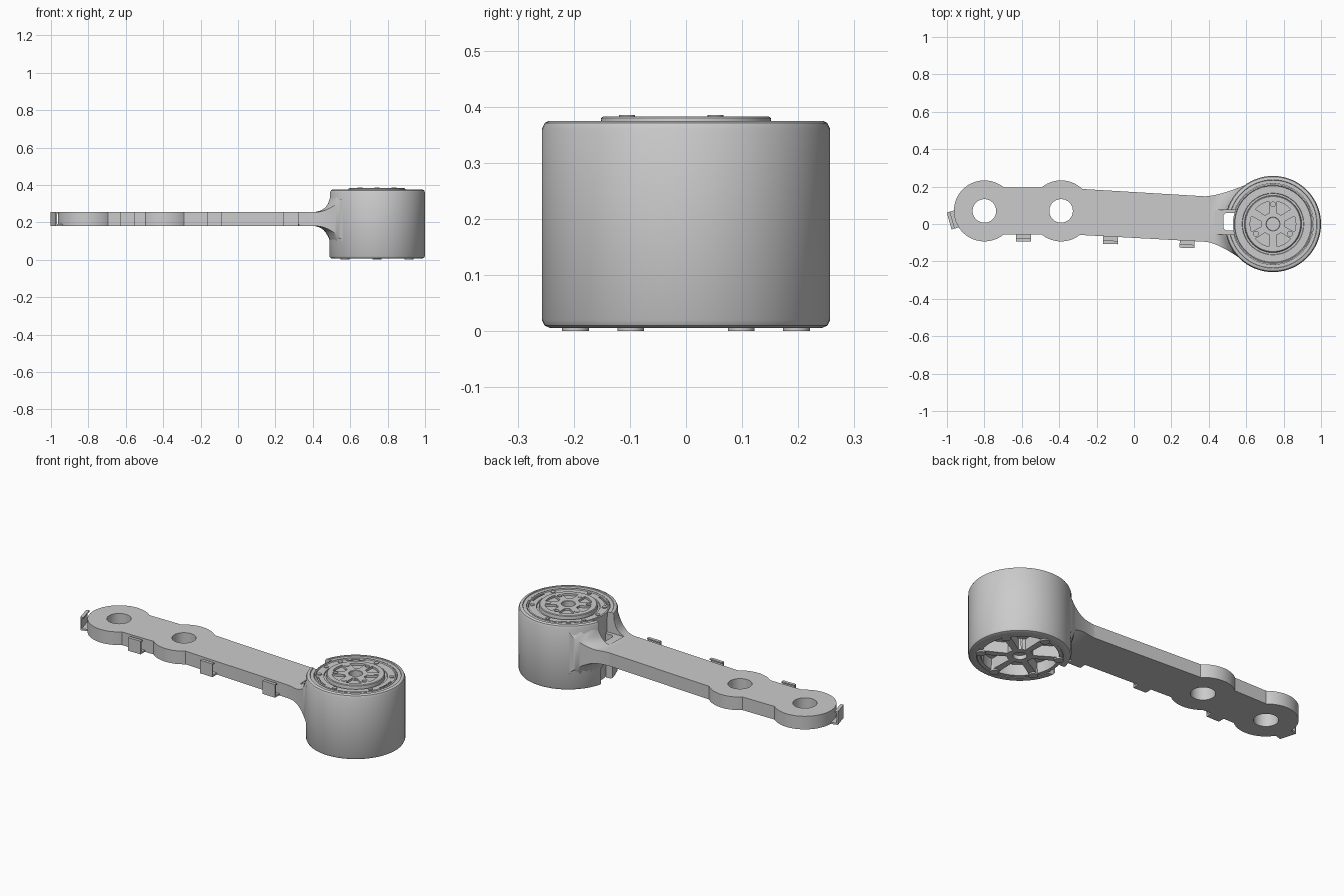
import bpy, bmesh, math
from mathutils import Matrix, Vector

cube = bpy.data.objects.get("Cube")
if cube:
    bpy.data.objects.remove(cube, do_unlink=True)

grey = bpy.data.materials.new("light_grey")
grey.use_nodes = True
grey.diffuse_color = (0.6, 0.6, 0.6, 1)
grey.node_tree.nodes["Principled BSDF"].inputs["Base Color"].default_value = (0.6, 0.6, 0.6, 1)

CX, CY = 0.743, 0.0          # motor axis
Z0, Z1 = 0.18, 0.255         # arm plate bottom and top


def finish(name, bm):
    bmesh.ops.recalc_face_normals(bm, faces=bm.faces[:])
    me = bpy.data.meshes.new(name)
    bm.to_mesh(me)
    bm.free()
    me.materials.append(grey)
    ob = bpy.data.objects.new(name, me)
    bpy.context.collection.objects.link(ob)
    return ob


def prism(bm, pts, z0, z1, matrix=Matrix()):
    """Extrude a closed 2D outline from z0 to z1."""
    lo = [bm.verts.new(matrix @ Vector((x, y, z0))) for x, y in pts]
    hi = [bm.verts.new(matrix @ Vector((x, y, z1))) for x, y in pts]
    bm.faces.new(lo[::-1])
    bm.faces.new(hi)
    n = len(pts)
    for i in range(n):
        j = (i + 1) % n
        bm.faces.new((lo[i], lo[j], hi[j], hi[i]))


def arc(cx, cy, r, a0, a1, n):
    return [(cx + r * math.cos(math.radians(a0 + (a1 - a0) * i / n)),
             cy + r * math.sin(math.radians(a0 + (a1 - a0) * i / n))) for i in range(n + 1)]


def circle(cx, cy, r, n=24):
    return arc(cx, cy, r, 0, 360, n)[:-1]


def polar(r, deg):
    return CX + r * math.cos(math.radians(deg)), CY + r * math.sin(math.radians(deg))


def sector(r0, r1, mid, half0, half1):
    return arc(CX, CY, r1, mid - half1, mid + half1, 10) + arc(CX, CY, r0, mid + half0, mid - half0, 6)


def lathe(name, profile, closed, n=96):
    """Spin (radius, z) points about the motor axis."""
    bm = bmesh.new()
    rings = []
    for r, z in profile:
        rings.append([bm.verts.new((x, y, z)) for x, y in circle(CX, CY, r, n)])
    for k in range(len(rings) if closed else len(rings) - 1):
        a, b = rings[k], rings[(k + 1) % len(rings)]
        for i in range(n):
            j = (i + 1) % n
            bm.faces.new((a[i], a[j], b[j], b[i]))
    if not closed:
        bm.faces.new(rings[0])
        bm.faces.new(rings[-1])
    return finish(name, bm)


def cut(target, shapes):
    """Subtract a list of (outline, z0, z1) prisms."""
    for pts, z0, z1 in shapes:
        bm = bmesh.new()
        prism(bm, pts, z0, z1)
        cutter = finish("cutter", bm)
        cutter.hide_render = True
        mod = target.modifiers.new("cut", "BOOLEAN")
        mod.operation, mod.solver, mod.object = "DIFFERENCE", "EXACT", cutter
        bpy.context.view_layer.objects.active = target
        bpy.ops.object.modifier_apply(modifier=mod.name)
        bpy.data.objects.remove(cutter, do_unlink=True)


def smooth(ob):
    bpy.ops.object.select_all(action="DESELECT")
    ob.select_set(True)
    bpy.context.view_layer.objects.active = ob
    bpy.ops.object.shade_smooth_by_angle(angle=math.radians(30))


# Arm plate: two round lobes, then a tapering bar
lobe_r, ly = 0.163, 0.07
a = 50
outline = arc(-0.8, ly, lobe_r, a, 360 - a, 48)
outline += arc(-0.39, ly, lobe_r, 180 + a, 360 - a - 2, 20)
outline += [(0.38, -0.095), (0.38, 0.148)]
outline += arc(-0.39, ly, lobe_r, a - 4, 180 - a, 20)
bm = bmesh.new()
prism(bm, outline, Z0, Z1)
arm = finish("arm_plate", bm)
cut(arm, [(circle(x, ly, 0.063, 40), 0.1, 0.4) for x in (-0.8, -0.39)])

# Flared root: height grows with a fillet as it nears the housing
def fillet(x, y, r):
    d = min(max(math.hypot(x - CX, y - CY) - 0.257, 0), r)
    return r - math.sqrt(max(r * r - (r - d) ** 2, 0))


bm = bmesh.new()
sections, N, STEPS = [], 17, 20
for s in range(STEPS + 1):
    t = s / STEPS
    x = 0.38 + 0.225 * t
    lo, hi = -0.095 - 0.118 * t ** 1.5, 0.148 + 0.065 * t ** 1.5
    ys = [lo + (hi - lo) * i / (N - 1) for i in range(N)]
    ring = [bm.verts.new((x, y, Z1 + fillet(x, y, 0.085))) for y in ys]
    ring += [bm.verts.new((x, y, Z0 - fillet(x, y, 0.085))) for y in reversed(ys)]
    sections.append(ring)
for p, q in zip(sections, sections[1:]):
    for i in range(2 * N):
        j = (i + 1) % (2 * N)
        bm.faces.new((p[i], p[j], q[j], q[i]))
bm.faces.new(sections[0])
bm.faces.new(sections[-1])
root = finish("arm_root", bm)

# Motor housing shell
housing = lathe("motor_housing", [
    (0.216, 0.006), (0.243, 0.006), (0.252, 0.01), (0.257, 0.02), (0.257, 0.36),
    (0.252, 0.371), (0.244, 0.375), (0.236, 0.375), (0.234, 0.371), (0.216, 0.371)], True)

# Cable slot: a channel above the arm and an opening through the wall
channel = [(0.43, -0.055), (0.56, -0.055), (0.56, 0.075), (0.43, 0.075)]
opening = [(0.56, -0.035), (0.56, 0.06), (0.49, 0.06), (0.478, 0.045), (0.478, -0.02), (0.49, -0.035)]
for ob in (root, housing):
    cut(ob, [(channel, Z1 + 0.001, 0.5), (opening, -0.1, 0.5)])

# Motor body with stepped top, raised cap and axle hole
motor = lathe("motor_body", [
    (0.035, 0.03), (0.035, 0.008), (0.214, 0.008), (0.214, 0.372), (0.207, 0.374),
    (0.204, 0.368), (0.165, 0.368), (0.163, 0.362), (0.153, 0.362), (0.151, 0.380),
    (0.147, 0.383), (0.037, 0.383), (0.035, 0.381), (0.035, 0.35)], False)
pockets = []
for k in range(6):
    pockets.append((sector(0.062, 0.122, 60 * k, 12, 20), 0.371, 0.5))
    pockets.append((sector(0.065, 0.195, 60 * k, 16, 24), -0.1, 0.07))
for mid in (0, 125, 235):
    pockets.append((sector(0.191, 0.2, mid, 15, 15), 0.36, 0.5))
for k in range(3):
    pockets.append((circle(*polar(0.105, 90 + 120 * k), 0.013, 16), 0.372, 0.5))
cut(motor, pockets)

# Screws and bosses around the motor
bm = bmesh.new()
for k in range(6):
    prism(bm, circle(*polar(0.187, 30 + 60 * k), 0.012, 16), 0.36, 0.373)
    prism(bm, circle(*polar(0.197, 30 + 60 * k), 0.024, 24), 0.0, 0.03)
for k in range(3):
    prism(bm, circle(*polar(0.105, 30 + 120 * k), 0.014, 16), 0.375, 0.385)
prism(bm, circle(*polar(0.187, 180), 0.012, 16), 0.36, 0.373)
screws = finish("motor_screws", bm)

# Hollow hooks holding the cable along the arm
hook = [(-0.01, 0.18), (0.038, 0.18), (0.038, 0.255), (0.02, 0.255),
        (0.02, 0.248), (0.03, 0.248), (0.03, 0.19), (-0.01, 0.19)]
ang = math.radians(196)
ends = [(-0.59, -0.055, -90, 0.04), (-0.125, -0.069, -92, 0.04), (0.285, -0.09, -92, 0.04),
        (-0.8 + 0.158 * math.cos(ang), ly + 0.158 * math.sin(ang), 196, 0.047)]
# outline x points outward, outline y points up, extrusion runs along the edge
stand = Matrix(((1, 0, 0, 0), (0, 0, 1, 0), (0, 1, 0, 0), (0, 0, 0, 1)))
clips = []
for i, (x, y, deg, half) in enumerate(ends):
    bm = bmesh.new()
    m = Matrix.Translation((x, y, 0)) @ Matrix.Rotation(math.radians(deg), 4, "Z") @ stand
    prism(bm, hook, -half, half, m)
    clips.append(finish("cable_clip_%d" % (i + 1), bm))

for ob in [arm, root, housing, motor, screws] + clips:
    smooth(ob)
